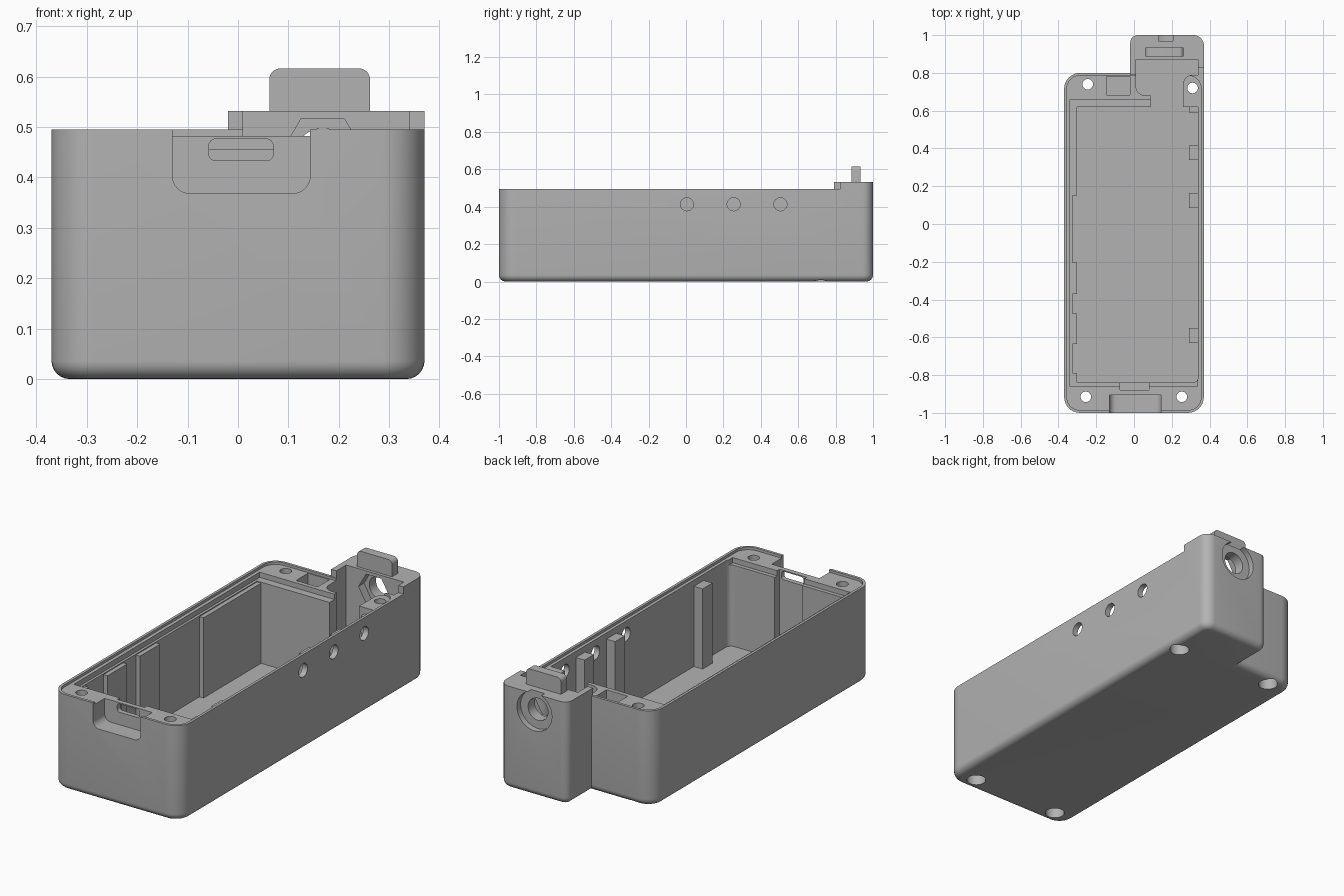
import bpy, bmesh, math
from mathutils import Vector

if "Cube" in bpy.data.objects:
    bpy.data.objects.remove(bpy.data.objects["Cube"])

grey = bpy.data.materials.new("plain grey")
grey.use_nodes = True
grey.diffuse_color = (0.45, 0.45, 0.45, 1)
grey.node_tree.nodes["Principled BSDF"].inputs["Base Color"].default_value = grey.diffuse_color


def outline(corners, inset=0.0, steps=8):
    """Right-angled counter-clockwise outline with a radius at each (x, y, r) corner."""
    pts = []
    for i, (x, y, r) in enumerate(corners):
        p = Vector((x, y))
        a = (p - Vector(corners[i - 1][:2])).normalized()
        b = (Vector(corners[(i + 1) % len(corners)][:2]) - p).normalized()
        p += inset * (Vector((-a.y, a.x)) + Vector((-b.y, b.x)))
        if r == 0:
            pts.append(p)
            continue
        turn = 1 if a.cross(b) > 0 else -1
        rad = max(r - turn * inset, 0.002)
        c = p - a * rad + b * rad
        for k in range(steps + 1):
            t = k / steps * math.pi / 2
            pts.append(c - b * rad * math.cos(t) + a * rad * math.sin(t))
    return pts


def rect(x0, y0, x1, y1, r=0):
    return [(x0, y0, r), (x1, y0, r), (x1, y1, r), (x0, y1, r)]


def circle(x, y, r, n=40):
    return [Vector((x + r * math.cos(math.tau * k / n), y + r * math.sin(math.tau * k / n)))
            for k in range(n)]


def loft(name, layers, axis="z"):
    """Closed solid through (points, height) layers along an axis."""
    place = {"x": lambda u, v, w: (w, u, v),
             "y": lambda u, v, w: (u, w, v),
             "z": lambda u, v, w: (u, v, w)}[axis]
    bm = bmesh.new()
    rings = [[bm.verts.new(place(p.x, p.y, h)) for p in pts] for pts, h in layers]
    for lo, hi in zip(rings, rings[1:]):
        for i in range(len(lo)):
            j = (i + 1) % len(lo)
            bm.faces.new((lo[i], lo[j], hi[j], hi[i]))
    bm.faces.new(rings[0])
    bm.faces.new(rings[-1])
    bmesh.ops.recalc_face_normals(bm, faces=bm.faces)
    mesh = bpy.data.meshes.new(name)
    bm.to_mesh(mesh)
    bm.free()
    mesh.materials.append(grey)
    ob = bpy.data.objects.new(name, mesh)
    bpy.context.collection.objects.link(ob)
    return ob


def prism(name, pts, lo, hi, axis="z"):
    return loft(name, [(pts, lo), (pts, hi)], axis)


def box(name, x0, x1, y0, y1, z0, z1):
    return prism(name, outline(rect(x0, y0, x1, y1)), z0, z1)


def activate(ob):
    bpy.ops.object.select_all(action="DESELECT")
    ob.select_set(True)
    bpy.context.view_layer.objects.active = ob


def cut(target, cutter):
    cutter.hide_render = True
    mod = target.modifiers.new("cut", "BOOLEAN")
    mod.operation, mod.solver, mod.object = "DIFFERENCE", "EXACT", cutter
    activate(target)
    bpy.ops.object.modifier_apply(modifier=mod.name)
    bpy.data.objects.remove(cutter)


# Outer shell with a rounded bottom edge
footprint = [(-0.37, -1, 0.085), (0.37, -1, 0.085), (0.37, 1, 0.055), (-0.02, 1, 0.04),
             (-0.02, 0.8, 0), (-0.37, 0.8, 0.085)]
FILLET = 0.036
layers = []
for k in range(7):
    t = k / 6 * math.pi / 2
    layers.append((outline(footprint, FILLET * (1 - math.sin(t))), FILLET * (1 - math.cos(t))))
layers.append((outline(footprint), 0.532))
case = loft("case", layers)

# Lower the rim everywhere but on the rear block
RIM = 0.495
cut(case, box("rim_cut", -0.5, 0.5, -1.1, 0.79, RIM, 0.7))
cut(case, box("corner_cut", -0.5, -0.02, 0.7, 0.9, RIM, 0.7))
cut(case, box("side_cut", 0.34, 0.5, 0.7, 0.825, RIM, 0.7))

# Recess inside the thin outer lip
cut(case, prism("lip_recess", outline(rect(-0.356, -0.986, 0.356, 0.786, 0.071)), 0.482, 0.51))

# Main cavity, running into the rear block around the screw boss
cavity = [(-0.325, -0.84, 0.03), (0.34, -0.84, 0.03), (0.34, 0.62, 0), (0.26, 0.62, 0),
          (0.26, 0.79, 0.05), (0.34, 0.79, 0), (0.34, 0.87, 0), (0.01, 0.87, 0),
          (0.01, 0.68, 0.05), (0.09, 0.68, 0), (0.09, 0.62, 0), (-0.325, 0.62, 0)]
cut(case, prism("cavity", outline(cavity), 0.035, 0.7))
cut(case, box("ledge", -0.338, 0.335, -0.86, 0.61, 0.455, 0.6))
cut(case, box("rear_ledge", -0.338, 0.12, 0.6, 0.66, 0.455, 0.6))
cut(case, box("front_bay", -0.075, 0.08, -0.88, -0.8, 0.06, 0.6))
cut(case, box("rear_pocket", -0.145, -0.022, 0.682, 0.78, 0.36, 0.6))

# Socket recess and slot in the front wall
cut(case, prism("socket_recess", outline(rect(-0.13, 0.368, 0.143, 0.7, 0.035)),
                -1.1, -0.905, "y"))
cut(case, prism("socket_slot", outline(rect(-0.058, 0.433, 0.07, 0.476, 0.014)),
                -0.95, -0.82, "y"))

# Screw holes with wide bores underneath
for x, y in ((-0.245, 0.74), (0.31, 0.72), (-0.255, -0.915), (0.253, -0.915)):
    cut(case, prism("screw_hole", circle(x, y, 0.028), -0.1, 0.7))
    cut(case, prism("screw_bore", circle(x, y, 0.047), -0.1, 0.15))

# Side openings
for y in (0.005, 0.255, 0.505):
    cut(case, prism("side_hole", circle(y, 0.413, 0.035), 0.3, 0.45, "x"))

# Rear fitting: wide seat, through hole and six-sided nut pocket
cut(case, prism("rear_seat", circle(0.168, 0.44, 0.1), 0.97, 1.1, "y"))
cut(case, prism("rear_hole", circle(0.168, 0.44, 0.057), 0.8, 1.1, "y"))
cut(case, prism("nut_pocket", circle(0.168, 0.44, 0.087, 6), 0.85, 0.915, "y"))

parts = [case]

# Upright tab on the rear block
tab = [(0.062, 0.52, 0), (0.262, 0.52, 0), (0.262, 0.616, 0.022), (0.062, 0.616, 0.022)]
parts.append(prism("rear_tab", outline(tab), 0.886, 0.934, "y"))

# Ribs along both inner walls
for i, (y0, y1) in enumerate(((-0.85, -0.79), (-0.635, -0.475), (-0.37, -0.205), (0.15, 0.63))):
    parts.append(box(f"right_rib_{i + 1}", -0.345, -0.302, y0, y1, 0.025, 0.45))
for i, (y0, y1) in enumerate(((-0.63, -0.55), (0.085, 0.165), (0.34, 0.415), (0.59, 0.63))):
    parts.append(box(f"left_rib_{i + 1}", 0.29, 0.35, y0, y1, 0.025, 0.45))

for ob in parts:
    activate(ob)
    bpy.ops.object.shade_smooth_by_angle(angle=math.radians(30))
